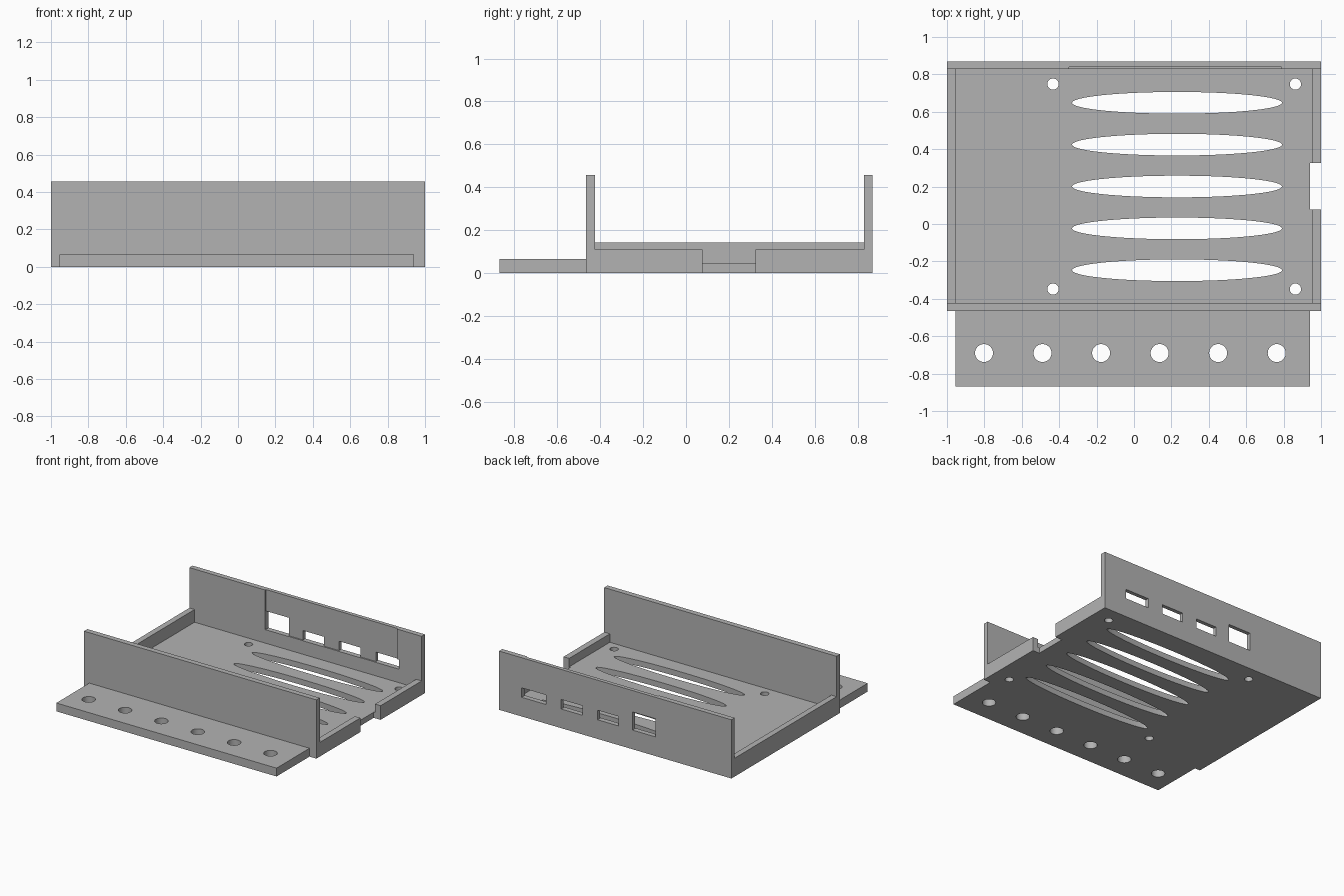
import bpy, bmesh, math
from mathutils import Matrix, Vector

if "Cube" in bpy.data.objects:
    bpy.data.objects.remove(bpy.data.objects["Cube"])

gray = bpy.data.materials.new("plain gray")
gray.diffuse_color = (0.45, 0.45, 0.45, 1)
gray.use_nodes = True
gray.node_tree.nodes["Principled BSDF"].inputs["Base Color"].default_value = gray.diffuse_color


def add_box(bm, x0, x1, y0, y1, z0, z1):
    mat = Matrix.Translation(((x0 + x1) / 2, (y0 + y1) / 2, (z0 + z1) / 2))
    mat = mat @ Matrix.Diagonal((x1 - x0, y1 - y0, z1 - z0, 1))
    bmesh.ops.create_cube(bm, size=1, matrix=mat)


def add_hole(bm, x, y, rx, ry, segments=48):
    mat = Matrix.Translation((x, y, 0)) @ Matrix.Diagonal((rx, ry, 1, 1))
    bmesh.ops.create_cone(bm, cap_ends=True, segments=segments, radius1=1,
                          radius2=1, depth=0.6, matrix=mat)


def to_object(name, bm):
    mesh = bpy.data.meshes.new(name)
    bm.to_mesh(mesh)
    bm.free()
    obj = bpy.data.objects.new(name, mesh)
    bpy.context.collection.objects.link(obj)
    return obj


def box_part(name, *bounds):
    bm = bmesh.new()
    add_box(bm, *bounds)
    obj = to_object(name, bm)
    obj.data.materials.append(gray)
    return obj


def cut(obj, bm):
    """Subtract the solids in bm from obj, then smooth the round holes."""
    cutter = to_object(obj.name + "_cutter", bm)
    cutter.hide_render = True
    mod = obj.modifiers.new("cut", "BOOLEAN")
    mod.operation = "DIFFERENCE"
    mod.solver = "EXACT"
    mod.object = cutter
    bpy.ops.object.select_all(action="DESELECT")
    bpy.context.view_layer.objects.active = obj
    obj.select_set(True)
    bpy.ops.object.modifier_apply(modifier=mod.name)
    bpy.data.objects.remove(cutter)
    bpy.ops.object.shade_smooth_by_angle(angle=math.radians(30))


# main dimensions
FRONT_OUT, FRONT_IN = -0.465, -0.423
BACK_IN, BACK_OUT = 0.83, 0.87
LEFT_IN, RIGHT_IN = -0.955, 0.952
WALL_H, FLOOR_H = 0.457, 0.044
NOTCH_Y0, NOTCH_Y1, NOTCH_X = 0.077, 0.325, 0.941

# floor with vent slots, mounting holes and the side notch
floor = box_part("floor", LEFT_IN, RIGHT_IN, FRONT_IN, BACK_IN, 0, FLOOR_H)
bm = bmesh.new()
for i in range(5):
    add_hole(bm, 0.23, 0.648 - 0.2238 * i, 0.561, 0.058, 96)
for x in (-0.433, 0.863):
    for y in (0.748, -0.348):
        add_hole(bm, x, y, 0.03, 0.03)
add_box(bm, NOTCH_X, 1.1, NOTCH_Y0, NOTCH_Y1, -0.1, 0.2)
cut(floor, bm)

# tall front wall
box_part("front_wall", -1, 1, FRONT_OUT, FRONT_IN, 0, WALL_H)

# tall back wall with an inner recess and four port openings
back = box_part("back_wall", -1, 1, BACK_IN, BACK_OUT, 0, WALL_H)
bm = bmesh.new()
add_box(bm, -0.348, 0.788, BACK_IN - 0.1, BACK_IN + 0.01, 0.15, 0.6)
cut(back, bm)
bm = bmesh.new()
for x0, x1, top in ((-0.345, -0.148, 0.29), (-0.03, 0.152, 0.223),
                    (0.28, 0.465, 0.223), (0.598, 0.806, 0.223)):
    add_box(bm, x0, x1, 0.7, 1.0, 0.149, top)
cut(back, bm)

# low side walls, the right one split by the notch
box_part("left_wall", -1, LEFT_IN, FRONT_IN, BACK_IN, 0, 0.143)
box_part("right_wall_front", RIGHT_IN, 1, FRONT_IN, NOTCH_Y0, 0, 0.11)
box_part("right_wall_back", RIGHT_IN, 1, NOTCH_Y1, BACK_IN, 0, 0.11)

# front mounting flange with a row of screw holes
flange = box_part("mounting_flange", LEFT_IN, NOTCH_X, -0.87, FRONT_OUT, 0, 0.065)
bm = bmesh.new()
for i in range(6):
    add_hole(bm, -0.802 + 0.313 * i, -0.69, 0.048, 0.048)
cut(flange, bm)
